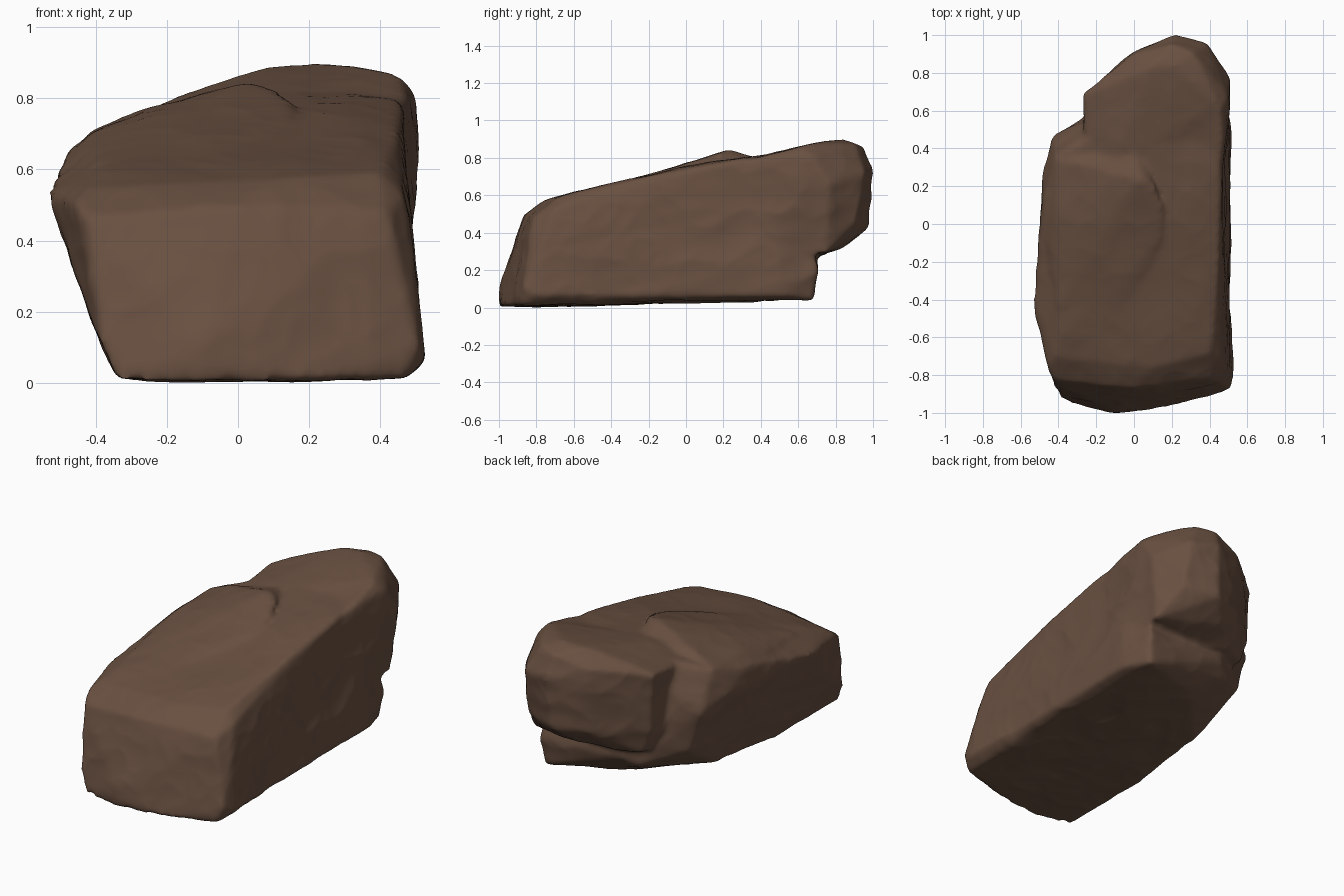
import bpy, bmesh
from mathutils import Vector, noise

if "Cube" in bpy.data.objects:
    bpy.data.objects.remove(bpy.data.objects["Cube"], do_unlink=True)

stone = bpy.data.materials.new("brown stone")
stone.use_nodes = True
COLOUR = (0.14, 0.08, 0.052, 1)
stone.diffuse_color = COLOUR
stone.node_tree.nodes["Principled BSDF"].inputs["Base Color"].default_value = COLOUR


def add_hull(bm, points):
    """Add the convex chunk spanned by a few corner points."""
    verts = [bm.verts.new(p) for p in points]
    res = bmesh.ops.convex_hull(bm, input=verts)
    loose = [v for v in res["geom_interior"] if isinstance(v, bmesh.types.BMVert)]
    bmesh.ops.delete(bm, geom=loose, context="VERTS")


bm = bmesh.new()
# Main leaning slab: base, left bulge, front slope, top
add_hull(bm, [
    (-.35, -.95, 0), (-.1, -1, 0), (.18, -.97, 0), (.47, -.88, .01), (.52, -.8, .06),
    (-.34, -.4, .01), (-.31, .15, .05), (.05, .55, .06), (.45, .68, .04), (.515, .5, .06),
    (-.15, .64, .17), (-.05, .7, .22), (.47, .71, .2), (-.39, -.93, .1), (-.1, -1.005, .1),
    (.51, -.87, .1), (.5, -.78, .3), (.47, -.71, .52), (.42, -.82, .48),
    (-.46, -.76, .5), (-.535, -.42, .53), (-.49, -.2, .56), (-.48, .3, .55), (-.43, .46, .5),
    (-.43, -.83, .46), (0, -.87, .49), (-.36, .48, .25),
    (-.42, -.7, .55), (.1, -.76, .57), (.4, -.69, .59), (-.38, -.58, .59), (.42, -.58, .62),
    (-.48, .1, .65), (-.42, .35, .7), (-.25, .44, .75), (-.25, .54, .6),
    (.46, .3, .79), (.45, -.2, .7), (.3, .1, .775), (.1, .4, .81), (.3, .45, .82),
    (.45, .6, .79), (-.1, .6, .74)])
# Raised rear block overhanging the foot
add_hull(bm, [
    (-.26, .3, .72), (-.27, .69, .76), (-.26, .69, .42), (-.24, .3, .3), (-.15, .73, .81),
    (.1, .84, .89), (.22, .84, .897), (.46, .62, .865), (.5, .66, .81), (.47, .35, .79),
    (-.12, .3, .78), (.1, .35, .79), (0, .91, .8), (.22, 1.01, .72), (.39, .96, .72),
    (.51, .77, .66), (.31, .91, .87), (.2, .96, .86), (.2, .98, .42), (0, .9, .42),
    (.4, .91, .45), (.48, .75, .28), (.1, .87, .33), (-.2, .68, .27), (.49, .3, .3)])
# Low curved shelf lying on the top
add_hull(bm, [
    (-.4, -.45, .61), (-.1, -.5, .62), (.05, -.3, .67), (.14, -.08, .74), (.16, .08, .785),
    (.12, .19, .815), (.03, .24, .84), (-.1, .26, .82), (-.25, .32, .775), (-.42, .34, .705),
    (-.46, -.1, .64), (-.4, .05, .7), (-.27, .05, .74), (0, .4, .79), (0, 0, .5), (-.2, .35, .5)])
mesh = bpy.data.meshes.new("boulder")
bm.to_mesh(mesh)
bm.free()
boulder = bpy.data.objects.new("boulder", mesh)
bpy.context.collection.objects.link(boulder)

# Fuse the chunks and round their corners
fuse = boulder.modifiers.new("fuse", "REMESH")
fuse.mode = "VOXEL"
fuse.voxel_size = .014
soften = boulder.modifiers.new("soften", "SMOOTH")
soften.factor = .5
soften.iterations = 12
bpy.context.view_layer.update()
graph = bpy.context.evaluated_depsgraph_get()
boulder.data = bpy.data.meshes.new_from_object(boulder.evaluated_get(graph))
boulder.modifiers.clear()

# Weathering: broad dents, chipped facets, faint layers along the upright faces
bm = bmesh.new()
bm.from_mesh(boulder.data)
bm.normal_update()
moves = []
for v in bm.verts:
    p, n = v.co, v.normal
    flat = max(0, n.z)
    rough = .01 * noise.noise(p * 3.5)
    rough += (.008 - .004 * flat) * (noise.ridged_multi_fractal(p * 4, 1, 2, 2, 1, 2) - 1)
    layer = Vector((p.x * 2, p.y * 2, (p.z - .2 * p.y) * 12))
    rough += .003 * (1 - flat) * noise.noise(layer)
    moves.append(n * rough)
for v, m in zip(bm.verts, moves):
    v.co += m

# Rest it on the ground
drop = min(v.co.z for v in bm.verts)
bmesh.ops.translate(bm, verts=bm.verts, vec=(0, 0, -drop))
bm.to_mesh(boulder.data)
bm.free()

boulder.data.materials.clear()
boulder.data.materials.append(stone)
bpy.context.view_layer.objects.active = boulder
boulder.select_set(True)
bpy.ops.object.shade_smooth_by_angle(angle=.9)
